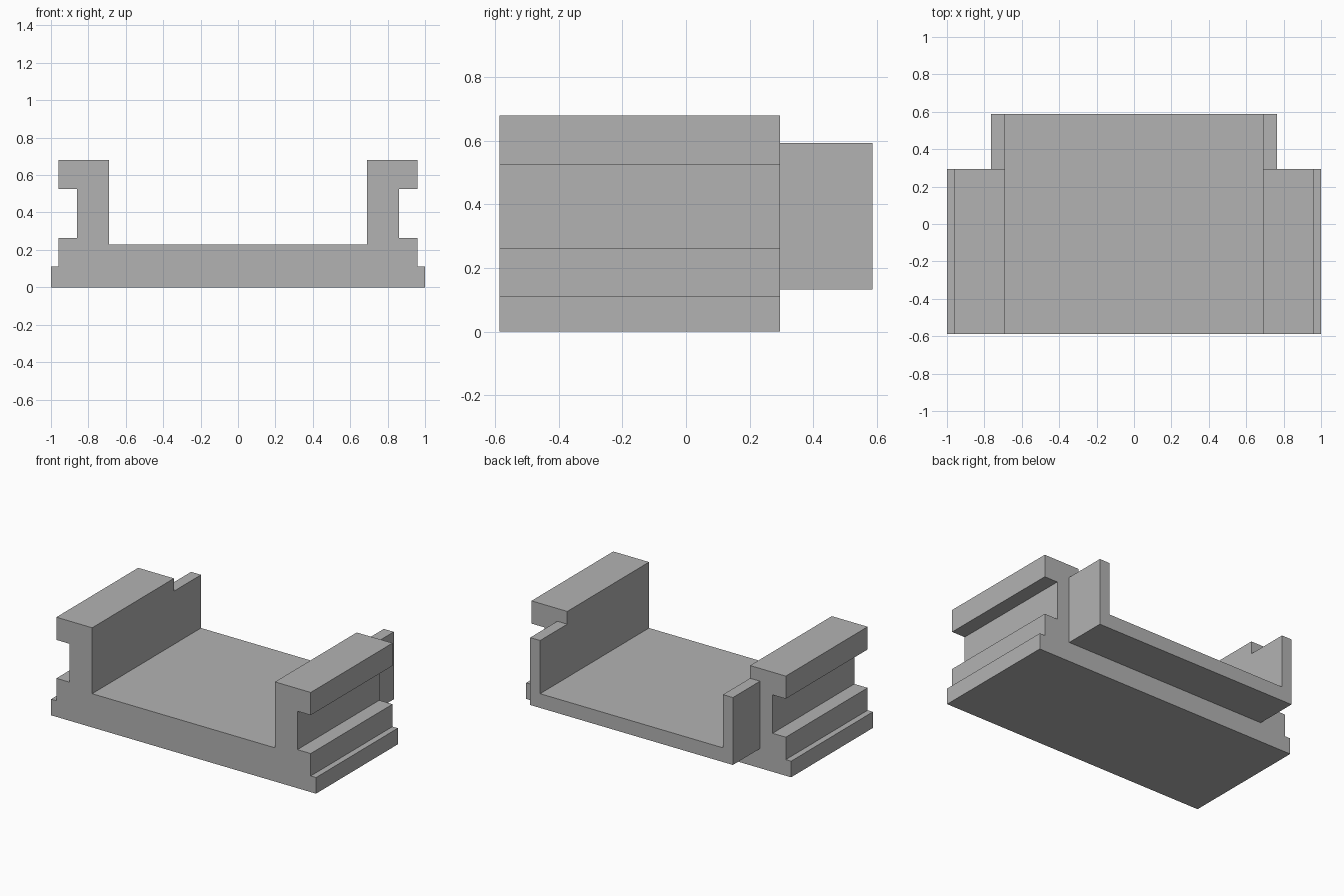
import bpy
import bmesh

cube = bpy.data.objects.get("Cube")
if cube:
    bpy.data.objects.remove(cube, do_unlink=True)

# Single grey material
GREY = (0.45, 0.45, 0.45, 1.0)
grey = bpy.data.materials.new("plain grey")
grey.use_nodes = True
grey.diffuse_color = GREY
grey.node_tree.nodes["Principled BSDF"].inputs["Base Color"].default_value = GREY


def channel(name, half_profile, y0, y1, front_cap=True):
    """Mirror a right-hand profile across x = 0 and extrude it along y."""
    outline = half_profile + [(-x, z) for x, z in reversed(half_profile)]
    bm = bmesh.new()
    face = bm.faces.new([bm.verts.new((x, y0, z)) for x, z in outline])
    result = bmesh.ops.extrude_face_region(bm, geom=[face], use_keep_orig=front_cap)
    moved = [g for g in result["geom"] if isinstance(g, bmesh.types.BMVert)]
    bmesh.ops.translate(bm, verts=moved, vec=(0, y1 - y0, 0))
    bmesh.ops.recalc_face_normals(bm, faces=bm.faces[:])
    mesh = bpy.data.meshes.new(name)
    bm.to_mesh(mesh)
    bm.free()
    mesh.materials.append(grey)
    obj = bpy.data.objects.new(name, mesh)
    bpy.context.collection.objects.link(obj)
    return obj


FRONT, STEP, BACK = -0.587, 0.295, 0.587
FLOOR, INNER = 0.23, 0.69

# Main body: stepped foot, side groove and top flange on both walls
channel("grooved_body", [
    (1.0, 0), (1.0, 0.11), (0.96, 0.11), (0.96, 0.263),
    (0.86, 0.263), (0.86, 0.525), (0.96, 0.525), (0.96, 0.68),
    (INNER, 0.68), (INNER, FLOOR),
], FRONT, STEP)

# Thinner rear tray continuing the same floor and inner walls
channel("rear_tray", [
    (0.765, 0.133), (0.765, 0.593), (INNER, 0.593), (INNER, FLOOR),
], STEP, BACK, front_cap=False)
